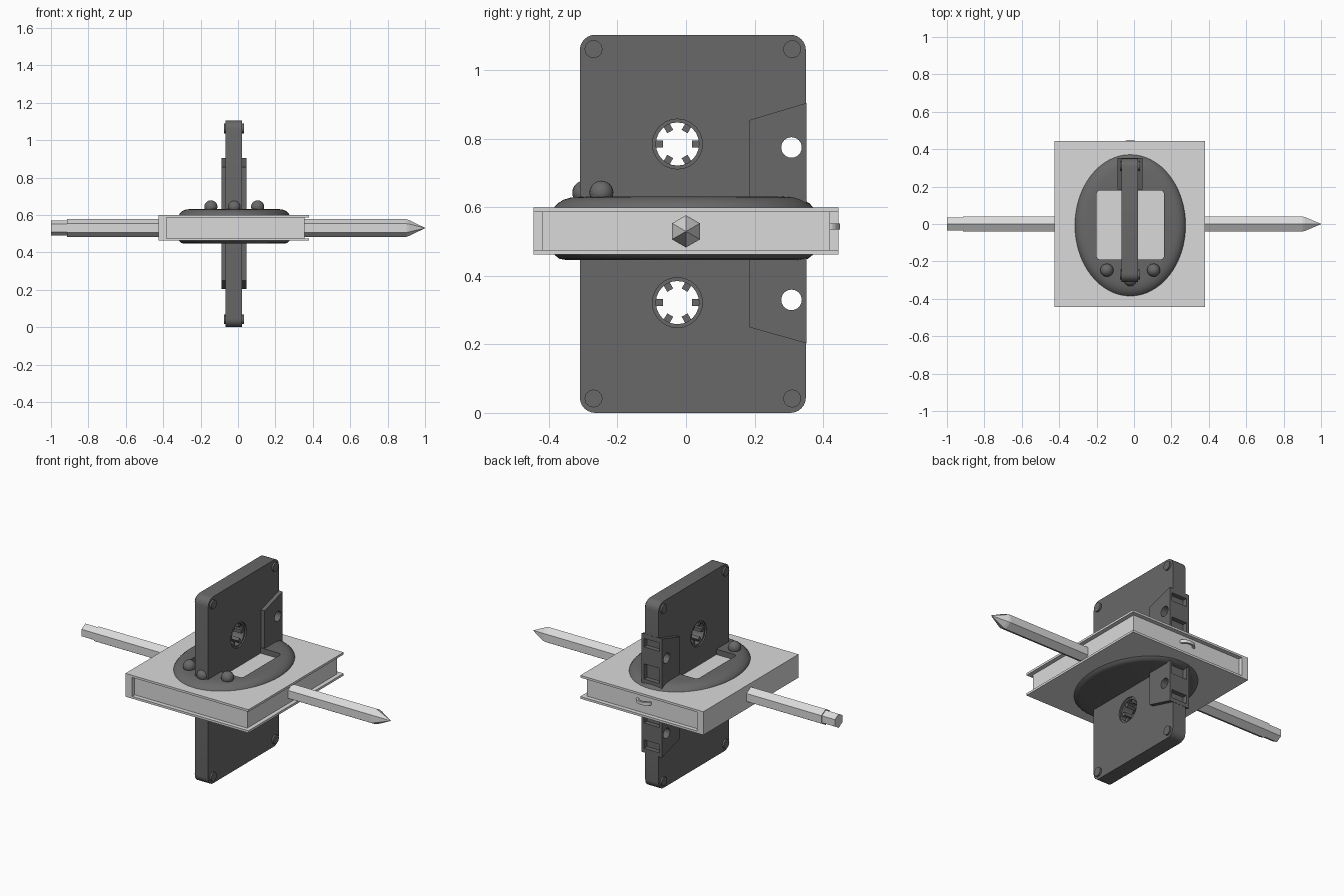
import bpy, bmesh, math
from mathutils import Vector

if "Cube" in bpy.data.objects:
    bpy.data.objects.remove(bpy.data.objects["Cube"])


def material(name, v):
    m = bpy.data.materials.new(name)
    m.diffuse_color = (v, v, v, 1)
    m.use_nodes = True
    m.node_tree.nodes["Principled BSDF"].inputs["Base Color"].default_value = m.diffuse_color
    return m


DARK = material("dark grey", 0.14)
LIGHT = material("light grey", 0.70)


def loft(name, rings, mat, smooth=None):
    """Skin a list of equal-length point rings and cap both ends."""
    bm = bmesh.new()
    vs = [[bm.verts.new(p) for p in r] for r in rings]
    n = len(vs[0])
    for a, b in zip(vs, vs[1:]):
        for i in range(n):
            j = (i + 1) % n
            bm.faces.new((a[i], a[j], b[j], b[i]))
    bm.faces.new(vs[0])
    bm.faces.new(vs[-1])
    bmesh.ops.recalc_face_normals(bm, faces=bm.faces[:])
    me = bpy.data.meshes.new(name)
    bm.to_mesh(me)
    bm.free()
    ob = bpy.data.objects.new(name, me)
    bpy.context.collection.objects.link(ob)
    me.materials.append(mat)
    if smooth:
        activate(ob)
        bpy.ops.object.shade_smooth_by_angle(angle=math.radians(smooth))
    return ob


def activate(ob):
    bpy.ops.object.select_all(action='DESELECT')
    ob.select_set(True)
    bpy.context.view_layer.objects.active = ob


def circle(cy, cz, r, n=24, start=0.0):
    return [(cy + r * math.cos(start + 2 * math.pi * i / n),
             cz + r * math.sin(start + 2 * math.pi * i / n)) for i in range(n)]


def prism(name, yz, x0, x1, mat, smooth=None):
    return loft(name, [[(x, y, z) for y, z in yz] for x in (x0, x1)], mat, smooth)


def box(name, x0, x1, y0, y1, z0, z1, mat):
    return prism(name, [(y0, z0), (y1, z0), (y1, z1), (y0, z1)], x0, x1, mat)


def rounded(a0, a1, b0, b1, r, n=6):
    pts = []
    for k, (ca, cb) in enumerate([(a1 - r, b1 - r), (a0 + r, b1 - r), (a0 + r, b0 + r), (a1 - r, b0 + r)]):
        for i in range(n + 1):
            t = (k + i / n) * math.pi / 2
            pts.append((ca + r * math.cos(t), cb + r * math.sin(t)))
    return pts


def cut(ob, cutters):
    for c in cutters:
        m = ob.modifiers.new("cut", 'BOOLEAN')
        m.operation = 'DIFFERENCE'
        m.solver = 'EXACT'
        m.object = c
        activate(ob)
        bpy.ops.object.modifier_apply(modifier=m.name)


def remove(obs):
    for o in obs:
        bpy.data.objects.remove(o)


CX, CZ = -0.022, 0.552          # cassette centre
HUBS = [(-0.025, 0.785), (-0.025, 0.322)]

# Cassette body and its thicker head guard
body = prism("cassette_body", rounded(-0.31, 0.35, 0.0, 1.104, 0.045), CX - 0.044, CX + 0.044, DARK, 30)
guard = prism("cassette_head_guard", [(0.185, 0.25), (0.352, 0.203), (0.352, 0.905), (0.185, 0.855)],
              CX - 0.067, CX + 0.067, DARK)
hub_cuts = [prism("hub_cutter", circle(y, z, 0.073, 24), -0.3, 0.3, DARK) for y, z in HUBS]
pin_cuts = [prism("pin_cutter", circle(0.308, z, 0.03), -0.3, 0.3, DARK) for z in (0.775, 0.33)]
slots = []
for s in (-1, 1):
    for c, h in ((0.13, 0.045), (0.30, 0.025)):
        z = CZ + s * c
        slots.append(box("slot_cutter", CX - 0.05, CX + 0.05, 0.325, 0.4, z - h, z + h, DARK))
cut(body, hub_cuts + pin_cuts + slots)
cut(guard, pin_cuts + slots)
remove(hub_cuts + pin_cuts + slots)

# Toothed reel hubs
for k, (y, z) in enumerate(HUBS):
    hub = prism(f"reel_hub_{k}", circle(y, z, 0.074), CX - 0.036, CX + 0.036, DARK, 30)
    bore = prism("bore_cutter", circle(y, z, 0.063), -0.3, 0.3, DARK)
    cut(hub, [bore])
    remove([bore])
    for i in range(6):
        a = i * math.pi / 3
        u, v = Vector((math.cos(a), math.sin(a))), Vector((-math.sin(a), math.cos(a)))
        c = Vector((y, z))
        pts = [c + u * r + v * w for r, w in ((0.042, -0.01), (0.067, -0.01), (0.067, 0.01), (0.042, 0.01))]
        prism(f"hub_tooth_{k}_{i}", [tuple(p) for p in pts], CX - 0.03, CX + 0.03, DARK)

# Corner screws, showing on both sides
for y in (-0.27, 0.31):
    for z in (0.042, 1.062):
        prism("corner_screw", circle(y, z, 0.026), CX - 0.054, CX + 0.054, DARK, 30)

# Book: covers, spine and recessed pages
for name, z0, z1 in (("book_top_cover", 0.587, 0.6), ("book_bottom_cover", 0.462, 0.475)):
    box(name, -0.425, 0.38, -0.445, 0.445, z0, z1, LIGHT)
box("book_spine", -0.425, -0.382, -0.445, 0.445, 0.47, 0.592, LIGHT)
box("book_pages", -0.39, 0.355, -0.42, 0.42, 0.47, 0.592, LIGHT)

# Oval device: domed shell with a window down to the book cover
shell_rings = []
for s, z in ((0.90, 0.446), (0.96, 0.45), (1, 0.462), (1, 0.6), (0.975, 0.611), (0.93, 0.622),
             (0.87, 0.629), (0.78, 0.632)):
    shell_rings.append([(-0.02 + 0.296 * s * math.cos(t), -0.007 + 0.378 * s * math.sin(t), z)
                        for t in (2 * math.pi * i / 64 for i in range(64))])
shell = loft("oval_shell", shell_rings, DARK)
win = rounded(-0.2, 0.16, -0.19, 0.18, 0.02)
cutter = loft("window_cutter", [[(x, y, z) for x, y in win] for z in (0.594, 0.8)], DARK)
cut(shell, [cutter])
remove([cutter])
activate(shell)
bpy.ops.object.shade_smooth_by_angle(angle=math.radians(35))

# Round buttons on the shell
for x, y in ((-0.145, -0.247), (0.105, -0.247), (-0.02, -0.297)):
    bpy.ops.mesh.primitive_uv_sphere_add(segments=20, ring_count=12, radius=0.035, location=(x, y, 0.643))
    b = bpy.context.object
    b.name = "round_button"
    b.data.materials.append(DARK)
    bpy.ops.object.shade_smooth()

# Small loop at the back edge
arc = [(r * math.cos(t), q * math.sin(t)) for r, q, ts in
       ((0.05, 0.032, range(11)), (0.035, 0.022, range(10, -1, -1))) for t in (math.pi * i / 10 for i in ts)]
loft("back_loop", [[(-0.02 + x, 0.418 + y, z) for x, y in arc] for z in (0.535, 0.553)], LIGHT)


# Pencil: six-sided barrel with sharpened tip, and eraser end
def hexagon(x, r):
    return [(x, y, z) for y, z in circle(0, 0.53, r, 6, math.pi / 2)]


loft("pencil_barrel", [hexagon(-0.915, 0.047), hexagon(0.9, 0.047), hexagon(0.915, 0.042), hexagon(1.0, 0.001)], LIGHT)
loft("pencil_end", [hexagon(-1.0, 0.041), hexagon(-0.9, 0.041)], LIGHT)
